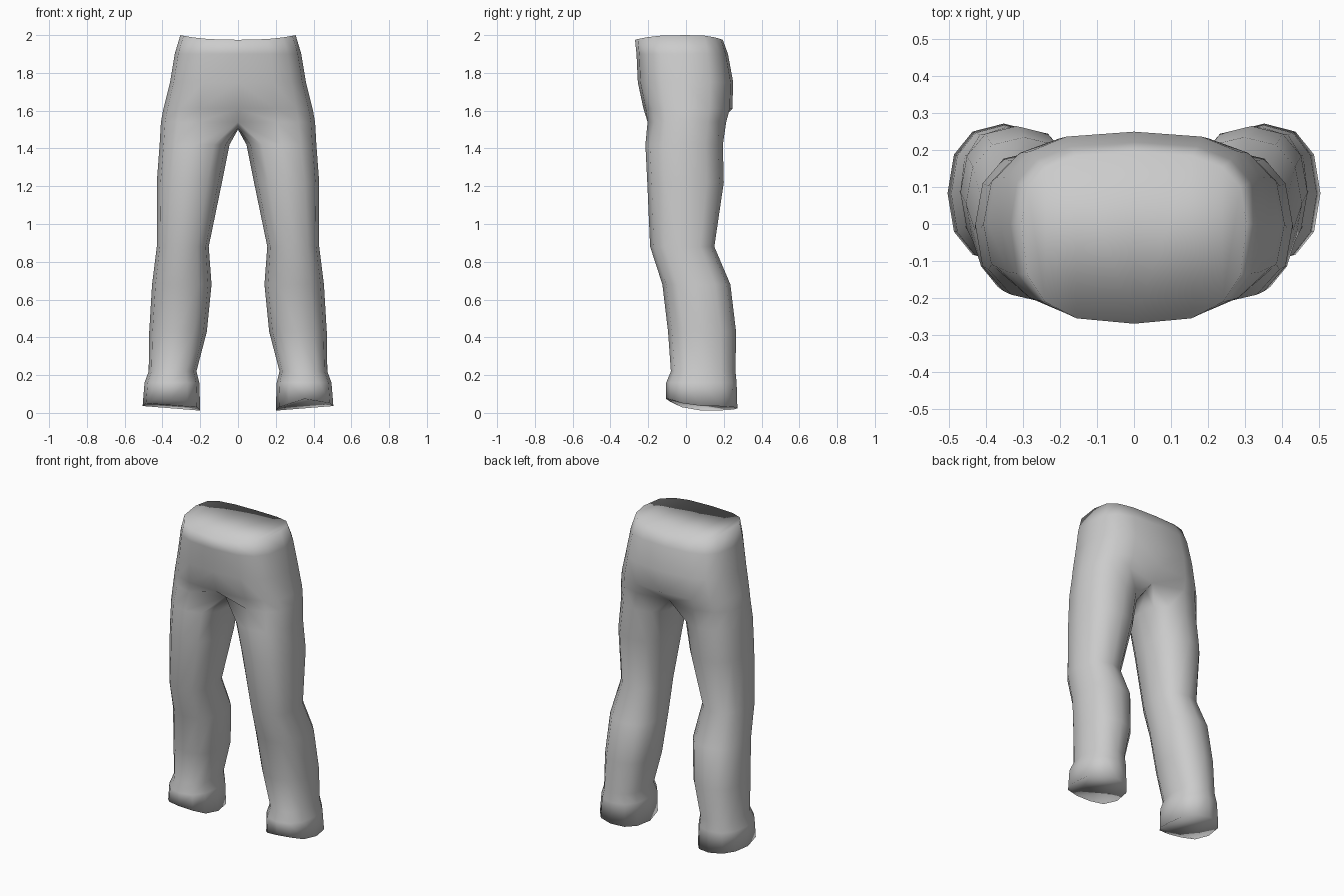
import bpy, bmesh, math

cube = bpy.data.objects.get("Cube")
if cube:
    bpy.data.objects.remove(cube, do_unlink=True)

cloth = bpy.data.materials.new("light grey cloth")
cloth.use_nodes = True
grey = (0.6, 0.6, 0.6, 1)
cloth.diffuse_color = grey
cloth.node_tree.nodes["Principled BSDF"].inputs["Base Color"].default_value = grey

ARC = 9      # points from front centre round the hip to back centre
LOOP = 12    # points in a full leg ring


def power(v, p):
    return math.copysign(abs(v) ** p, v)


def hip_arc(rx, front, back, z, sag=0.0):
    """Half of a rounded-box section, from front centre to back centre."""
    points = []
    for i in range(ARC):
        t = math.pi * (i / (ARC - 1) - 0.5)
        c, s = power(math.cos(t), 0.7), power(math.sin(t), 0.7)
        if i in (0, ARC - 1):
            c = 0
        points.append((rx * c, -front * s if s < 0 else back * s, z - sag * abs(s) ** 3))
    return points


def leg_ring(inner, outer, front, back, z):
    """Closed leg section, starting at its inner front."""
    cx, cy = (inner + outer) / 2, (front + back) / 2
    points = []
    for i in range(LOOP):
        t = math.radians(30 * i - 120)
        points.append((cx + (outer - inner) / 2 * power(math.cos(t), 0.85),
                       cy + (back - front) / 2 * power(math.sin(t), 0.85), z))
    return points


# Waist down to hips: half width, front, back, height, centre sag
hips = [hip_arc(rx, -f, b, z, sag) for rx, f, b, z, sag in [
    (0.305, 0.27, 0.195, 2.0, 0.025),
    (0.335, 0.262, 0.222, 1.9, 0),
    (0.36, 0.255, 0.25, 1.75, 0),
    (0.395, 0.225, 0.245, 1.61, 0)]]

# Crotch ring: hip arc pulled in at the middle, closed by the saddle
crotch = hip_arc(0.408, -0.215, 0.225, 1.54)
crotch[0] = (0, -0.13, 1.54)
crotch[-1] = (0, 0.17, 1.53)
crotch += [(0, 0.11, 1.505), (0, 0.03, 1.5), (0, -0.06, 1.51)]

# Thigh to foot: inner x, outer x, front y, back y, height
legs = [leg_ring(*r) for r in [
    (0.045, 0.415, -0.215, 0.195, 1.42),
    (0.085, 0.43, -0.205, 0.2, 1.22),
    (0.155, 0.43, -0.19, 0.15, 0.88),
    (0.14, 0.455, -0.125, 0.235, 0.68),
    (0.165, 0.47, -0.095, 0.265, 0.43),
    (0.22, 0.473, -0.08, 0.262, 0.22),
    (0.205, 0.495, -0.105, 0.268, 0.16),
    (0.2, 0.505, -0.105, 0.272, 0.06)]]

# Sole edge rises towards the toe and the outer side
legs[-1] = [(x, y, 0.012 + 0.08 * (x - 0.2) + 0.4 * max(0, 0.02 - y))
            for x, y, z in legs[-1]]


bm = bmesh.new()
rows = [[bm.verts.new(p) for p in row] for row in hips + [crotch] + legs]
for k, (upper, lower) in enumerate(zip(rows, rows[1:])):
    closed = k >= len(hips)
    for i in range(LOOP if closed else ARC - 1):
        j = (i + 1) % LOOP
        bm.faces.new((upper[i], lower[i], lower[j], upper[j]))

# Waist cap in strips, and the sole
top = rows[0]
for i in range(3):
    bm.faces.new((top[i], top[i + 1], top[7 - i], top[8 - i]))
bm.faces.new((top[3], top[4], top[5]))
bm.faces.new(rows[-1])
bmesh.ops.recalc_face_normals(bm, faces=bm.faces)
for face in bm.faces:
    face.smooth = True

mesh = bpy.data.meshes.new("trousers")
bm.to_mesh(mesh)
bm.free()
mesh.materials.append(cloth)
trousers = bpy.data.objects.new("trousers", mesh)
bpy.context.collection.objects.link(trousers)
mirror = trousers.modifiers.new("other_half", "MIRROR")
mirror.use_axis[0] = True
mirror.merge_threshold = 0.002
